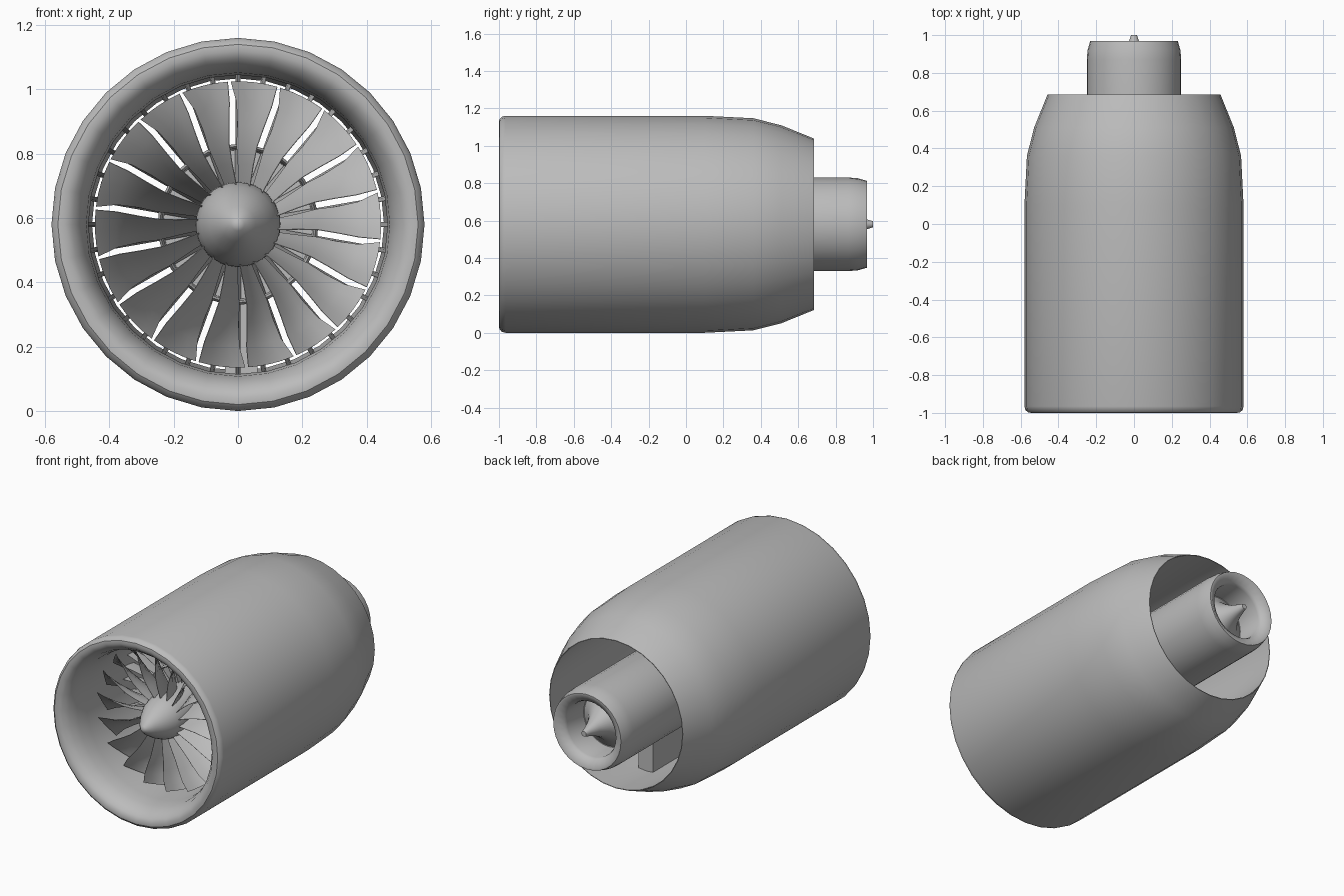
import bpy, bmesh, math
from mathutils import Matrix, Vector

if "Cube" in bpy.data.objects:
    bpy.data.objects.remove(bpy.data.objects["Cube"])

ZC = 0.58  # height of the engine axis
grey = bpy.data.materials.new("engine_grey")
grey.diffuse_color = (0.5, 0.5, 0.5, 1)
grey.use_nodes = True
grey.node_tree.nodes["Principled BSDF"].inputs["Base Color"].default_value = grey.diffuse_color


def finish(name, bm, angle=35):
    bmesh.ops.remove_doubles(bm, verts=bm.verts, dist=1e-5)
    bmesh.ops.recalc_face_normals(bm, faces=bm.faces)
    me = bpy.data.meshes.new(name)
    bm.to_mesh(me)
    bm.free()
    me.materials.append(grey)
    ob = bpy.data.objects.new(name, me)
    ob.location.z = ZC
    bpy.context.collection.objects.link(ob)
    bpy.ops.object.select_all(action='DESELECT')
    ob.select_set(True)
    bpy.context.view_layer.objects.active = ob
    bpy.ops.object.shade_smooth_by_angle(angle=math.radians(angle))
    return ob


def lathe(name, profile, seg=32, closed=False):
    """Spin (radius, y) points around the engine axis."""
    bm = bmesh.new()
    rings = []
    for r, y in profile:
        rings.append([bm.verts.new((r * math.sin(2 * math.pi * i / seg), y,
                                    r * math.cos(2 * math.pi * i / seg)))
                      for i in range(seg if r > 0 else 1)])
    pairs = list(zip(rings, rings[1:]))
    if closed:
        pairs.append((rings[-1], rings[0]))
    for a, b in pairs:
        for i in range(seg):
            j = (i + 1) % seg
            if len(a) == 1:
                bm.faces.new((a[0], b[j], b[i]))
            elif len(b) == 1:
                bm.faces.new((a[i], a[j], b[0]))
            else:
                bm.faces.new((a[i], a[j], b[j], b[i]))
    return finish(name, bm)


def blade_row(name, sections, count, thick, cols=4, camber=0.0, phase=0.0):
    """Sections are (radius, x_lead, y_lead, x_trail, y_trail); rows repeat round the axis."""
    bm = bmesh.new()
    for k in range(count):
        rot = Matrix.Rotation(2 * math.pi * (k + phase) / count, 3, 'Y')
        sides = []
        for s in (-1, 1):
            grid = []
            for r, xl, yl, xt, yt in sections:
                d = Vector((xt - xl, yt - yl)).normalized()
                row = []
                for c in range(cols + 1):
                    t = c / cols
                    bulge = 4 * t * (1 - t)
                    off = camber * bulge + s * thick * (0.25 + 0.75 * bulge) / 2
                    x = xl + (xt - xl) * t + d.y * off
                    y = yl + (yt - yl) * t - d.x * off
                    row.append(bm.verts.new(rot @ Vector((x, y, math.sqrt(r * r - x * x)))))
                grid.append(row)
            sides.append(grid)
        f, b = sides
        n = len(sections) - 1
        for g in sides:
            for i in range(n):
                for c in range(cols):
                    bm.faces.new((g[i][c], g[i][c + 1], g[i + 1][c + 1], g[i + 1][c]))
        for i in range(n):  # leading and trailing edges
            for c in (0, cols):
                bm.faces.new((f[i][c], f[i + 1][c], b[i + 1][c], b[i][c]))
        for c in range(cols):  # root and tip
            for i in (0, n):
                bm.faces.new((f[i][c], f[i][c + 1], b[i][c + 1], b[i][c]))
    return finish(name, bm)


# Outer nacelle with rounded intake lip and tapered open nozzle
lathe("nacelle", [(0.58, -0.965), (0.58, 0.1), (0.567, 0.36), (0.529, 0.51), (0.458, 0.685),
                  (0.454, 0.685), (0.468, 0.4), (0.468, -0.5), (0.465, -0.82), (0.472, -0.9),
                  (0.49, -0.955), (0.515, -0.987), (0.54, -1.0), (0.56, -0.998),
                  (0.575, -0.985)], closed=True)

# Nose cone and hub shaft
lathe("spinner", [(0, -0.935), (0.02, -0.927), (0.055, -0.885), (0.09, -0.83),
                  (0.117, -0.775), (0.131, -0.72), (0.133, -0.58), (0.133, -0.45)])

# Core casing, from the splitter lip to the rear exhaust
lathe("core_casing", [(0.13, -0.45), (0.232, -0.45), (0.236, -0.54), (0.243, -0.555),
                      (0.25, -0.54), (0.25, 0.87), (0.246, 0.92), (0.232, 0.968),
                      (0.22, 0.968), (0.178, 0.94), (0.17, 0.92), (0.17, 0.76), (0.12, 0.75)])

# Flared exhaust cone
lathe("tail_cone", [(0.165, 0.76), (0.12, 0.79), (0.075, 0.85), (0.045, 0.91),
                    (0.026, 0.968), (0.016, 1.0), (0, 1.0)])

# Twisted fan blades
blade_row("fan_blades", [(0.125, 0.038, -0.755, 0.003, -0.60),
                         (0.19, 0.048, -0.765, 0.000, -0.61),
                         (0.25, 0.060, -0.770, -0.004, -0.62),
                         (0.31, 0.080, -0.770, -0.001, -0.63),
                         (0.38, 0.105, -0.765, -0.004, -0.645),
                         (0.445, 0.122, -0.750, -0.022, -0.655)], 18, 0.008, camber=0.006)

# Straight guide vanes in the bypass duct, and short ones in the core intake
blade_row("guide_vanes", [(0.24, 0.007, -0.46, -0.007, -0.36),
                          (0.475, 0.007, -0.46, -0.007, -0.36)], 36, 0.006, cols=2)
blade_row("core_vanes", [(0.12, 0.008, -0.53, -0.008, -0.46),
                         (0.24, 0.008, -0.53, -0.008, -0.46)], 36, 0.005, cols=2)

# Lower strut joining the core to the nacelle
bm = bmesh.new()
bmesh.ops.create_cube(bm, size=1, matrix=Matrix.Translation((0.01, 0.13, -0.35)) @
                      Matrix.Diagonal((0.1, 0.5, 0.235, 1)))
finish("lower_strut", bm)
